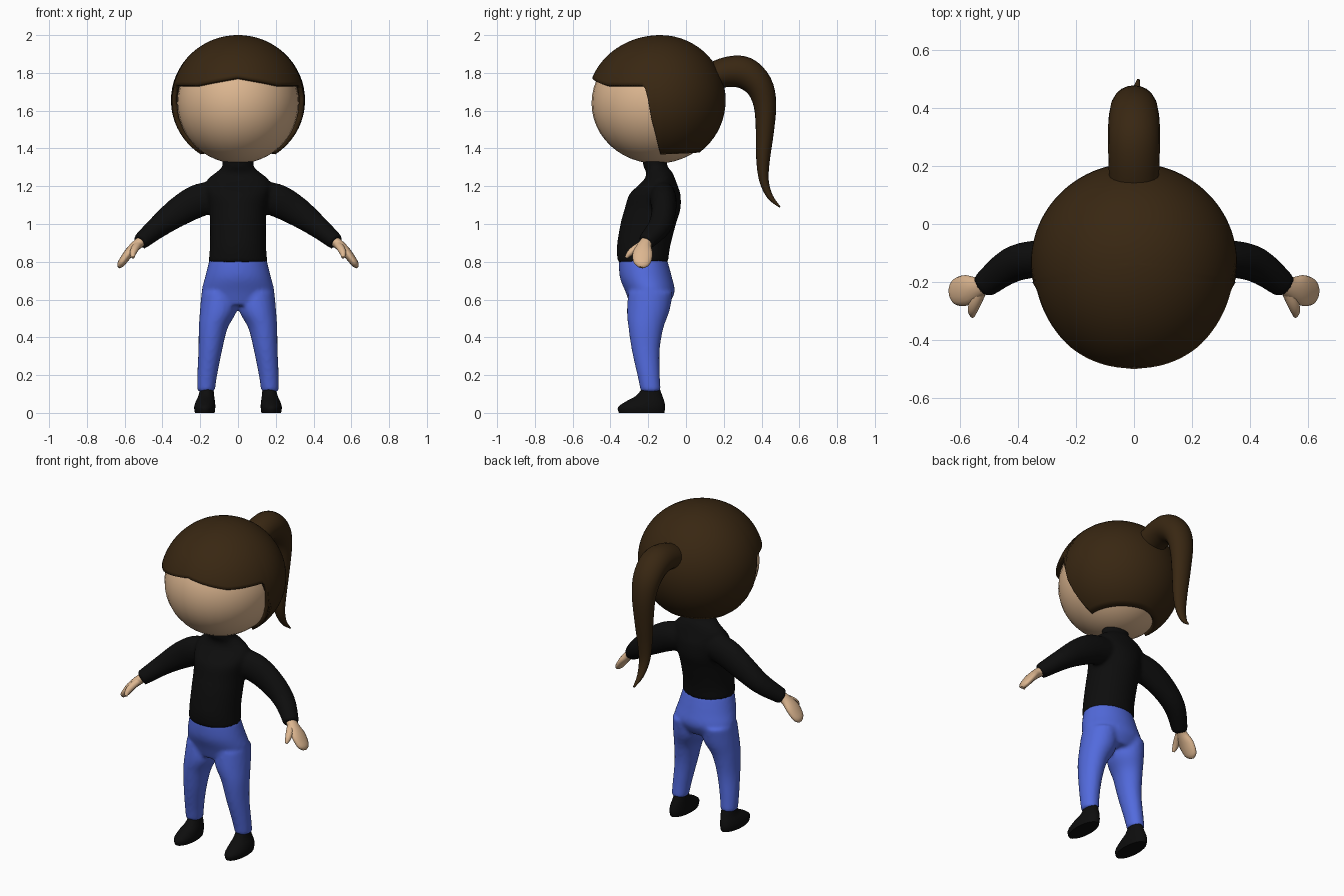
import bpy, bmesh, math
from mathutils import Vector

if "Cube" in bpy.data.objects:
    bpy.data.objects.remove(bpy.data.objects["Cube"])


def material(name, rgb):
    m = bpy.data.materials.new(name)
    m.diffuse_color = (*rgb, 1)
    m.use_nodes = True
    m.node_tree.nodes["Principled BSDF"].inputs["Base Color"].default_value = m.diffuse_color
    return m


SKIN = material("skin", (0.72, 0.47, 0.28))
HAIR = material("brown_hair", (0.040, 0.020, 0.006))
BLACK = material("black_cloth", (0.004, 0.004, 0.004))
BLUE = material("blue_denim", (0.085, 0.145, 0.72))


def finish(bm, name, *mats):
    bmesh.ops.recalc_face_normals(bm, faces=bm.faces)
    me = bpy.data.meshes.new(name)
    bm.to_mesh(me)
    bm.free()
    ob = bpy.data.objects.new(name, me)
    bpy.context.collection.objects.link(ob)
    for m in mats:
        me.materials.append(m)
    me.shade_smooth()
    return ob


def sharpen(ob, angle=50):
    bpy.ops.object.select_all(action='DESELECT')
    ob.select_set(True)
    bpy.context.view_layer.objects.active = ob
    bpy.ops.object.shade_smooth_by_angle(angle=math.radians(angle))


def spline(pts, steps):
    """Catmull-Rom interpolation through tuples of any length."""
    out = []
    for i in range(len(pts) - 1):
        a, b, c, d = (pts[max(0, min(len(pts) - 1, i + k))] for k in (-1, 0, 1, 2))
        for s in range(steps):
            t = s / steps
            out.append([0.5 * (2 * q + (r - p) * t + (2 * p - 5 * q + 4 * r - w) * t * t
                               + (3 * q - p - 3 * r + w) * t ** 3)
                        for p, q, r, w in zip(a, b, c, d)])
    return out + [list(pts[-1])]


def tube(bm, pts, ref=(1, 0, 0), level=False, seg=24, steps=4, side=1):
    """Loft of ellipses (x, y, z, half width along ref, other half width)."""
    rows = spline(pts, steps)
    centres = [Vector((side * r[0], r[1], r[2])) for r in rows]
    rings = []
    for i, r in enumerate(rows):
        t = centres[min(i + 1, len(rows) - 1)] - centres[max(i - 1, 0)]
        t = Vector((0, 0, 1)) if level else t.normalized()
        u = Vector(ref)
        u = (u - t * u.dot(t)).normalized()
        v = t.cross(u)
        rings.append([bm.verts.new(centres[i] + u * r[3] * math.cos(a) + v * r[4] * math.sin(a))
                      for a in (2 * math.pi * k / seg for k in range(seg))])
    for a, b in zip(rings, rings[1:]):
        for k in range(seg):
            bm.faces.new((a[k], a[(k + 1) % seg], b[(k + 1) % seg], b[k]))
    bm.faces.new(rings[0])
    bm.faces.new(rings[-1])


def fuse(ob, voxel, smooth):
    """Blend overlapping lofts into one skin."""
    r = ob.modifiers.new("fuse", 'REMESH')
    r.mode, r.voxel_size, r.use_smooth_shade = 'VOXEL', voxel, True
    s = ob.modifiers.new("soften", 'SMOOTH')
    s.factor, s.iterations = 0.5, smooth
    dg = bpy.context.evaluated_depsgraph_get()
    me = bpy.data.meshes.new_from_object(ob.evaluated_get(dg))
    ob.modifiers.clear()
    ob.data = me
    return me


# Shirt with sleeves, running up into the neck
bm = bmesh.new()
tube(bm, [(0, -.228, .795, .156, .133), (0, -.225, .88, .149, .141), (0, -.20, 1.0, .148, .147),
          (0, -.177, 1.08, .152, .148), (0, -.165, 1.155, .165, .136), (0, -.15, 1.20, .172, .107),
          (0, -.138, 1.24, .158, .08), (0, -.142, 1.275, .115, .069), (0, -.163, 1.31, .082, .064),
          (0, -.17, 1.40, .095, .068)], level=True, seg=40)
for s in (-1, 1):
    tube(bm, [(.08, -.13, 1.15, .07, .08), (.20, -.12, 1.127, .07, .088), (.31, -.118, 1.068, .065, .079),
              (.42, -.14, .987, .062, .06), (.52, -.214, .903, .046, .044)],
         ref=(0, 1, 0), side=s)
shirt = finish(bm, "shirt_and_neck", BLACK, SKIN)
me = fuse(shirt, .011, 6)
# Slanted neckline, skin above it
bm = bmesh.new()
bm.from_mesh(me)
p, n = Vector((0, -.08, 1.305)), Vector((0, -.115, .195)).normalized()
bmesh.ops.bisect_plane(bm, geom=bm.verts[:] + bm.edges[:] + bm.faces[:], plane_co=p, plane_no=n)
for f in bm.faces:
    f.material_index = int((f.calc_center_median() - p).dot(n) > 0)
    f.smooth = True
bm.to_mesh(me)
bm.free()
me.materials.clear()
me.materials.append(BLACK)
me.materials.append(SKIN)

# Trousers
bm = bmesh.new()
tube(bm, [(0, -.228, .815, .150, .127), (0, -.213, .72, .174, .138), (0, -.19, .64, .191, .130),
          (0, -.195, .57, .16, .10)], level=True, seg=40)
for s in (-1, 1):
    tube(bm, [(.098, -.187, .64, .095, .118), (.104, -.20, .54, .098, .113), (.131, -.212, .45, .077, .093),
              (.147, -.213, .33, .063, .074), (.163, -.198, .20, .053, .060), (.17, -.186, .112, .047, .054)],
         level=True, side=s)
trousers = finish(bm, "trousers", BLUE)
me = fuse(trousers, .011, 6)
me.materials.clear()
me.materials.append(BLUE)

for s, label in ((-1, "right"), (1, "left")):
    # Shoes
    bm = bmesh.new()
    tube(bm, [(.176, -.235, 0, .052, .120), (.176, -.235, .03, .056, .125), (.173, -.217, .06, .051, .102),
              (.168, -.195, .09, .042, .070), (.165, -.186, .13, .035, .046)], level=True, side=s)
    sharpen(finish(bm, label + "_shoe", BLACK))
    # Hands: palm with fingers, then thumb
    bm = bmesh.new()
    tube(bm, [(.49, -.195, .925, .030, .028), (.535, -.218, .89, .036, .027), (.575, -.228, .85, .052, .025),
              (.605, -.232, .81, .050, .022), (.622, -.235, .785, .038, .018), (.63, -.238, .77, .015, .008)],
         ref=(0, 1, 0), seg=16, side=s)
    tube(bm, [(.525, -.225, .895, .02, .02), (.545, -.268, .87, .021, .019), (.556, -.298, .845, .017, .016),
              (.556, -.317, .822, .008, .008)], seg=12, side=s)
    sharpen(finish(bm, label + "_hand", SKIN))

# Head
bm = bmesh.new()
bmesh.ops.create_uvsphere(bm, u_segments=32, v_segments=24, radius=1)
for v in bm.verts:
    v.co = Vector((v.co.x * .322, v.co.y * .345 - .155, v.co.z * .32 + 1.64))
finish(bm, "head", SKIN)

# Hair cap: lower edge height by angle forward of the ear
EDGE = [(-90, 1.38), (1, 1.368), (5.5, 1.5), (9, 1.6), (10.6, 1.7), (14, 1.735),
        (50, 1.735), (70, 1.757), (90, 1.778)]


def edge_height(a):
    for (a0, z0), (a1, z1) in zip(EDGE, EDGE[1:]):
        if a <= a1:
            return z0 + (z1 - z0) * (a - a0) / (a1 - a0)
    return EDGE[-1][1]


bm = bmesh.new()
COLS, ROWS = 144, 24
top = bm.verts.new((0, -.135, 2.0))
columns = []
for k in range(COLS):
    az = 2 * math.pi * k / COLS
    front = math.degrees(math.asin(max(-1, min(1, -math.sin(az)))))
    end = math.acos((edge_height(front) - 1.655) / .345)
    ry = .385 if front > 0 else .345
    columns.append([bm.verts.new((.355 * math.sin(t) * math.cos(az), -.135 + ry * math.sin(t) * math.sin(az),
                                  1.655 + .345 * math.cos(t)))
                    for t in (end * j / ROWS for j in range(1, ROWS + 1))])
for k in range(COLS):
    a, b = columns[k], columns[(k + 1) % COLS]
    bm.faces.new((top, a[0], b[0]))
    for j in range(ROWS - 1):
        bm.faces.new((a[j], a[j + 1], b[j + 1], b[j]))
hair = finish(bm, "hair_cap", HAIR)
sharpen(hair)
thick = hair.modifiers.new("thickness", 'SOLIDIFY')
thick.thickness, thick.offset = .025, -1

# Ponytail
bm = bmesh.new()
tube(bm, [(0, .12, 1.775, .085, .07), (0, .22, 1.805, .088, .08), (0, .31, 1.80, .09, .085),
          (0, .385, 1.735, .085, .074), (0, .418, 1.63, .072, .06), (0, .417, 1.48, .058, .047),
          (0, .408, 1.34, .046, .036), (0, .413, 1.23, .034, .025), (.005, .445, 1.145, .02, .016),
          (.015, .497, 1.09, .005, .004)], seg=20)
finish(bm, "ponytail", HAIR)
